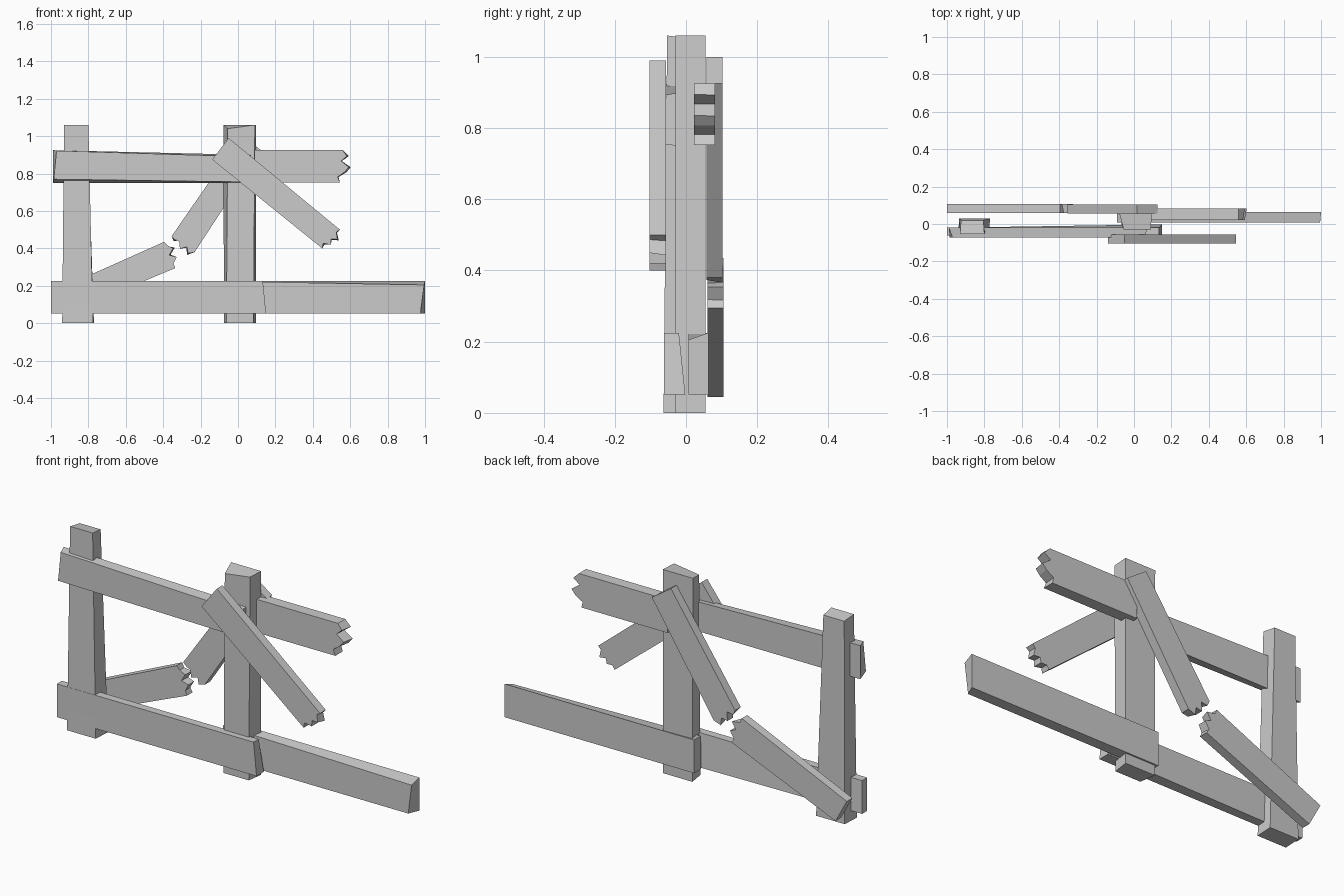
import bpy, bmesh
from mathutils import Vector


def plank(name, front, back, yf, yb):
    """Loft a front outline (x, z) to a back outline; an optional third value shifts y."""
    bm = bmesh.new()
    rings = []
    for pts, y in ((front, yf), (back, yb)):
        rings.append([bm.verts.new((p[0], y + (p[2] if len(p) > 2 else 0), p[1])) for p in pts])
    f, b = rings
    bm.faces.new(f)
    bm.faces.new(b[::-1])
    n = len(f)
    for i in range(n):
        j = (i + 1) % n
        bm.faces.new((f[i], b[i], b[j], f[j]))
    bmesh.ops.recalc_face_normals(bm, faces=bm.faces)
    me = bpy.data.meshes.new(name)
    bm.to_mesh(me)
    bm.free()
    ob = bpy.data.objects.new(name, me)
    bpy.context.collection.objects.link(ob)
    return ob


def jag(a, b, depths):
    """Splintered edge from a to b; depths are cut inwards (to the left of a->b is outwards)."""
    a, b = Vector(a), Vector(b)
    d = (b - a).normalized()
    inward = Vector((d.y, -d.x))
    n = len(depths) + 1
    mid = [tuple(a.lerp(b, (i + 1) / n) + inward * t) for i, t in enumerate(depths)]
    return [tuple(a)] + mid + [tuple(b)]


def broken(name, p, q, yf, yb, cut_f, cut_b):
    """Board with intact end p (two corners) and splintered end q (two corners)."""
    plank(name, list(p) + jag(*q, cut_f), list(p) + jag(*q, cut_b), yf, yb)


# Posts
plank("left_post",
      [(-0.94, 0, -0.01), (-0.775, 0, -0.01), (-0.80, 1.06), (-0.93, 1.06)],
      [(-0.935, 0, 0.01), (-0.77, 0, 0.01), (-0.805, 1.05), (-0.925, 1.05)],
      -0.053, 0.02)
plank("right_post",
      [(-0.062, 0), (0.083, 0), (0.09, 1.06), (-0.055, 1.04)],
      [(-0.075, 0), (0.095, 0), (0.095, 1.06), (-0.078, 1.06)],
      -0.03, 0.055)

# Horizontal rails
plank("upper_left_rail",
      [(-0.985, 0.77), (0.06, 0.755), (0.06, 0.89), (-0.97, 0.922)],
      [(-0.99, 0.75), (0.07, 0.75), (0.07, 0.90), (-0.99, 0.925)],
      -0.073, -0.02)
plank("lower_left_rail",
      [(-1, 0.052), (0.15, 0.052), (0.133, 0.225), (-1, 0.225)],
      [(-1, 0.052), (0.15, 0.052, 0.018), (0.133, 0.225), (-1, 0.225)],
      -0.062, -0.02)
plank("lower_right_rail",
      [(-0.09, 0.052), (0.975, 0.052), (0.995, 0.205), (-0.09, 0.225)],
      [(-0.09, 0.052), (1.0, 0.052), (1.0, 0.225), (-0.09, 0.225)],
      0.007, 0.063)
broken("upper_right_rail",
       ((0.05, 0.925), (0.05, 0.752)), ((0.545, 0.752), (0.56, 0.925)),
       0.022, 0.082,
       (-0.015, 0.02, 0.04, -0.003, 0.025), (-0.01, 0.03, 0.05, 0.0, 0.035))

# Fallen board on the front
broken("front_diagonal_board",
       ((-0.05, 0.99), (-0.138, 0.875)), ((0.45, 0.40), (0.545, 0.50)),
       -0.103, -0.056,
       (-0.015, 0.02, 0.0, 0.025, -0.005), (-0.005, 0.02, 0.005, 0.035, 0.0))

# Snapped brace on the back
broken("upper_brace_half",
       ((0.125, 0.925), (0.015, 1.0)), ((-0.355, 0.465), (-0.232, 0.38)),
       0.057, 0.103,
       (0.005, 0.0, 0.03, 0.0, 0.025), (0.015, -0.01, 0.03, 0.005, 0.035))
broken("lower_brace_half",
       ((-1.0, 0.165), (-0.935, 0.045)), ((-0.335, 0.295), (-0.395, 0.435)),
       0.06, 0.106,
       (0.0, 0.03, -0.003, 0.03, 0.01), (-0.005, 0.03, 0.005, 0.04, 0.0))
